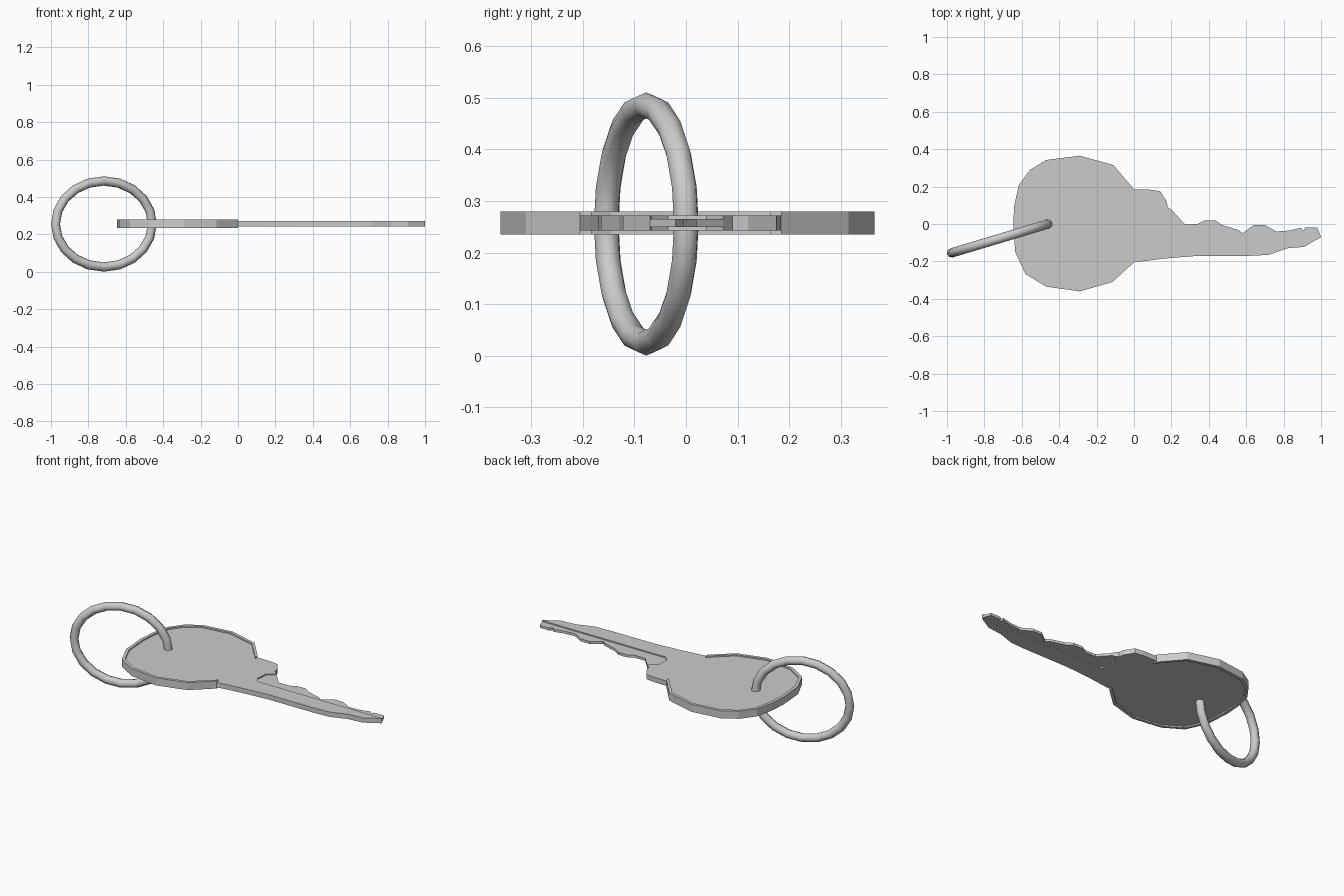
import bpy, bmesh, math
from mathutils import Matrix, Vector

if "Cube" in bpy.data.objects:
    bpy.data.objects.remove(bpy.data.objects["Cube"])


def plate(name, outline, z0, z1):
    """Extrude a flat outline between two heights."""
    bm = bmesh.new()
    face = bm.faces.new([bm.verts.new((x, y, z0)) for x, y in outline])
    ext = bmesh.ops.extrude_face_region(bm, geom=[face])
    top = [v for v in ext["geom"] if isinstance(v, bmesh.types.BMVert)]
    bmesh.ops.translate(bm, verts=top, vec=(0, 0, z1 - z0))
    bmesh.ops.recalc_face_normals(bm, faces=bm.faces[:])
    me = bpy.data.meshes.new(name)
    bm.to_mesh(me)
    bm.free()
    ob = bpy.data.objects.new(name, me)
    bpy.context.collection.objects.link(ob)
    return ob


# Key head outline, from the upper shoulder round to the lower shoulder
head = [(0, .185), (-.11, .315), (-.29, .365), (-.47, .342), (-.555, .29),
        (-.615, .21), (-.64, .1), (-.646, 0), (-.635, -.15), (-.58, -.268),
        (-.47, -.335), (-.29, -.36), (-.115, -.31), (0, -.205)]


def inset(points, d):
    """Move the head outline inward, keeping its ends on x = 0."""
    out = []
    for i, p in enumerate(points):
        if i in (0, len(points) - 1):
            out.append((0, p[1] - math.copysign(d * 1.2, p[1])))
            continue
        a, b = Vector(points[i - 1]), Vector(points[i + 1])
        t = (b - a).normalized()
        out.append((p[0] - t.y * d, p[1] + t.x * d))
    return out


# Raised rim round the head
plate("head_rim", head + inset(head, .018)[::-1], .235, .28)

# Full thickness body: head web, shoulder and blade spine
spine = [(0, -.205), (.15, -.186), (.32, -.172), (.62, -.17), (.72, -.165),
         (.82, -.13), (.91, -.122), (1, -.07)]
step = [(.99, -.066), (.18, -.066), (.152, -.035), (.16, .04), (.205, .073)]
shoulder = [(.18, .09), (.175, .12), (.14, .175), (.09, .183), (0, .185)]
plate("key_body", inset(head, .009) + spine + step + shoulder, .243, .272)

# Thinner toothed part of the blade
teeth = [(.27, 0), (.34, 0), (.38, .02), (.435, .02), (.47, -.005),
         (.52, -.02), (.56, -.032), (.58, -.05), (.64, -.005), (.7, -.005),
         (.76, -.04), (.83, -.035), (.895, -.02), (.905, -.035),
         (.915, -.02), (.98, -.02), (1, -.07)]
plate("blade_teeth", [(.14, -.075), (.15, .045), (.203, .074)] + teeth
      + [(.985, -.075)], .25, .265)

# Upright, slightly oval key ring through the head
bpy.ops.mesh.primitive_torus_add(major_segments=20, minor_segments=8,
                                 major_radius=.25, minor_radius=.025)
ring = bpy.context.object
ring.name = "key_ring"
for v in ring.data.vertices:
    a = math.atan2(v.co.y, v.co.x)
    v.co.x += .02 * math.cos(a)
    v.co.y -= .02 * math.sin(a)
ring.data.transform(Matrix.Translation((-.717, -.077, .2555))
                    @ Matrix.Rotation(math.radians(16.7), 4, 'Z')
                    @ Matrix.Rotation(math.radians(90), 4, 'X'))
bpy.ops.object.shade_smooth_by_angle(angle=math.radians(50))
